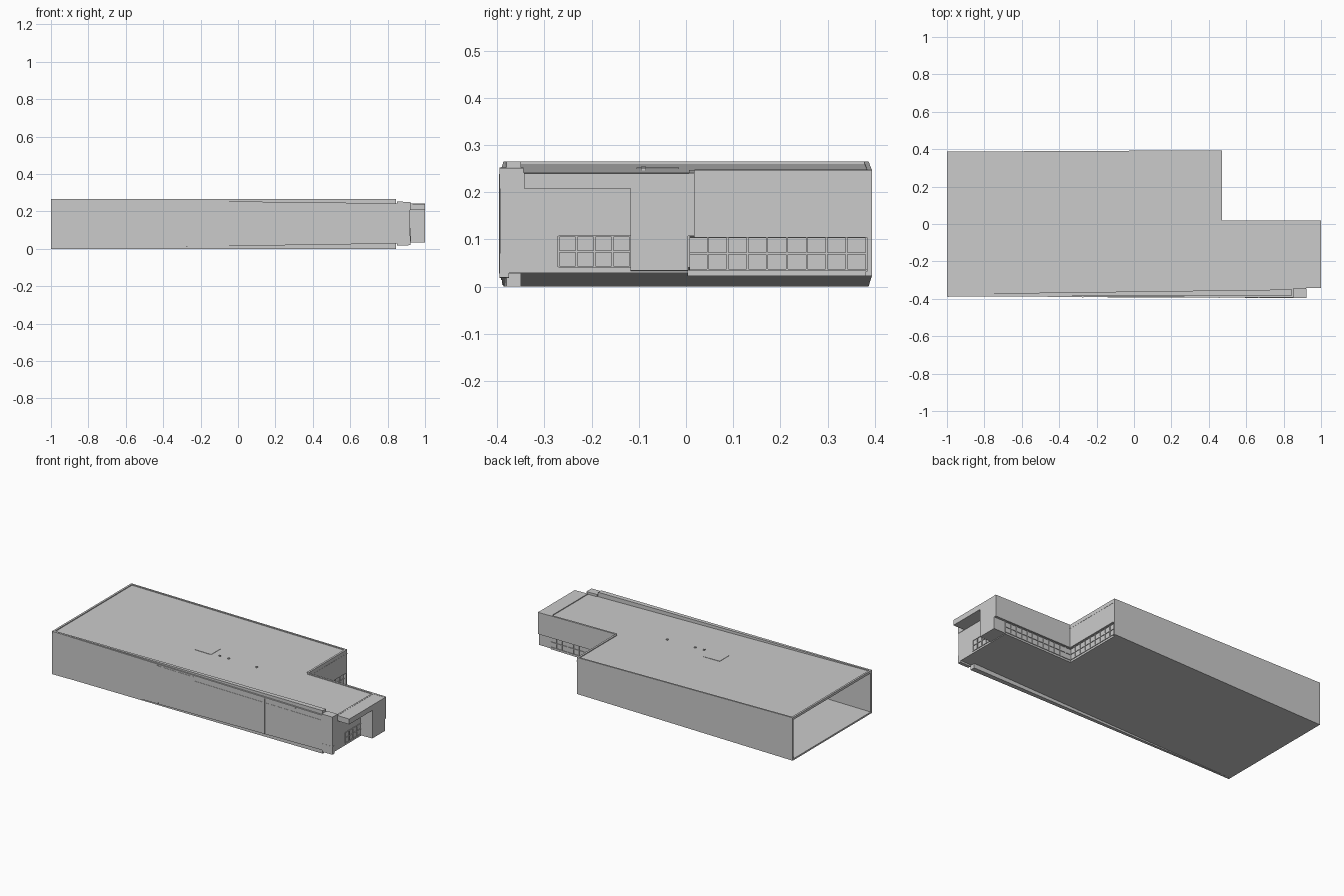
import bpy, bmesh
from mathutils import Vector

if "Cube" in bpy.data.objects:
    bpy.data.objects.remove(bpy.data.objects["Cube"])


# The building narrows slightly in height from left to right
def z_at(x, t):
    k = (x + 1) / 1.92
    low, high = 0.029 * k, 0.265 - 0.023 * k
    return low + (high - low) * t


def prism(name, pts, low, high):
    """Vertical prism over a plan outline; low/high are functions of x."""
    bm = bmesh.new()
    bottom = [bm.verts.new((x, y, low(x))) for x, y in pts]
    top = [bm.verts.new((x, y, high(x))) for x, y in pts]
    bm.faces.new(bottom[::-1])
    bm.faces.new(top)
    n = len(pts)
    for i in range(n):
        j = (i + 1) % n
        bm.faces.new((bottom[i], bottom[j], top[j], top[i]))
    bmesh.ops.recalc_face_normals(bm, faces=bm.faces)
    me = bpy.data.meshes.new(name)
    bm.to_mesh(me)
    bm.free()
    ob = bpy.data.objects.new(name, me)
    bpy.context.collection.objects.link(ob)
    return ob


def slab(name, pts, t0, t1, d0=0, d1=0):
    return prism(name, pts, lambda x: z_at(x, t0) + d0, lambda x: z_at(x, t1) + d1)


def wall(name, p, q, t0=0, t1=1, thick=0.01):
    """Wall from p to q, thickened to the left of travel."""
    p, q = Vector(p), Vector(q)
    d = (q - p).normalized()
    n = Vector((-d.y, d.x)) * thick
    return slab(name, [p, q, q + n, p + n], t0, t1)


def rect(x0, x1, y0, y1):
    return [(x0, y0), (x1, y0), (x1, y1), (x0, y1)]


def window_grid(name, p, q, cols, t0, t1, bar=0.004):
    """Glass panel with proud mullions, outside on the right of travel."""
    p, q = Vector(p), Vector(q)
    d = (q - p).normalized()
    wall(name + "_glass", p, q, t0, t1, 0.006)
    for i in range(cols + 1):
        c = p.lerp(q, i / cols)
        wall(name + "_mullion", c - d * bar / 2, c + d * bar / 2, t0, t1, -0.004)
    for k in range(3):
        t = t0 + (t1 - t0) * k / 2
        wall(name + "_rail", p, q, t - 0.008, t + 0.008, -0.004)


A, B, C = (-1, -0.387), (0.92, -0.394), (0.92, 0.018)
D, E, F = (0.47, 0.018), (0.47, 0.394), (-1, 0.387)
T_WIN0, T_WIN1 = 0.06, 0.365

# Floor and roof (left end stays open between them)
lower_plan = [A, B, (0.92, 0.004), (0.456, 0.004), (0.456, 0.38), (0.47, 0.38), E, F]
slab("floor", lower_plan, 0, 0, 0, 0.01)
slab("roof", [A, B, C, D, E, F], 1, 1, -0.015, -0.005)
wall("left_roof_rim", F, A, 0.95, 1, 0.012)

# Main walls
wall("front_wall", A, B)
wall("back_wall", E, F)
wall("right_front_wall", B, (0.92, -0.27))
wall("entry_upper_wall", (0.92, -0.27), C, T_WIN1, 1)
wall("wing_upper_wall", (1.0, 0.018), D, T_WIN1, 1, 0.012)
wall("court_upper_wall", D, E, T_WIN1, 1, 0.012)
wall("court_band", (0.472, 0.018), (0.472, 0.392), 0.885, 0.905, -0.001)

# Soffits over the recessed windows and low plinths beneath them
slab("wing_soffit", rect(0.456, 1.0, 0, 0.016), T_WIN1, T_WIN1, 0, 0.005)
slab("court_soffit", rect(0.452, 0.468, 0, 0.39), T_WIN1, T_WIN1, 0, 0.005)
wall("wing_plinth", (0.92, 0.004), (0.456, 0.004), 0, T_WIN0)
wall("court_plinth", (0.456, 0.004), (0.456, 0.385), 0, T_WIN0)
wall("entry_plinth", (0.92, -0.27), (0.92, -0.118), 0, T_WIN0)

# Window strips
window_grid("wing_window", (0.92, 0.004), (0.456, 0.004), 12, T_WIN0, T_WIN1)
window_grid("court_window", (0.456, 0.004), (0.456, 0.382), 9, T_WIN0, T_WIN1)
window_grid("entry_window", (0.92, -0.27), (0.92, -0.118), 4, T_WIN0, T_WIN1)

# Entrance block and canopy
slab("entrance_block", rect(0.92, 1.0, -0.118, 0.004), 0.02, 0.995)
slab("entrance_block_upper", rect(0.92, 1.0, 0.0, 0.017), T_WIN1, 0.995)
slab("entrance_canopy", rect(0.915, 1.0, -0.343, -0.117), 0.84, 0.995)

# Level front fin: shows above the roof and below the floor at the right
prism("front_fin", [(-1, -0.384), (0.845, -0.381), (0.845, -0.35), (-1, -0.374)],
      lambda x: 0, lambda x: 0.265)

# Corner caps at the front right
slab("corner_cap_top", rect(0.85, 0.922, -0.395, -0.345), 0.84, 1, 0, 0.009)
slab("corner_cap_base", rect(0.85, 0.922, -0.395, -0.375), 0, 0.19, -0.01, 0)


# Facade panels and joints
def front_y(x):
    return -0.387 - 0.007 * (x + 1) / 1.92


for x0, x1, t1 in ((-0.275, -0.03, 0.96), (-0.03, 0.455, 0.86), (0.462, 0.665, 0.86), (0.672, 0.85, 0.86)):
    wall("facade_panel", (x0, front_y(x0) - 0.0015), (x1, front_y(x1) - 0.0015), 0.04, t1, 0.003)
for x in (-0.992, -0.275, 0.455, 0.668):
    wall("facade_joint", (x - 0.004, front_y(x) - 0.003), (x + 0.004, front_y(x) - 0.003), 0.01, 0.97, 0.004)

# Roof hatch and vents
slab("roof_hatch", rect(-0.22, -0.11, -0.105, -0.015), 1, 1, -0.006, -0.003)
for x, y in ((-0.06, -0.09), (0.0, -0.09), (0.19, -0.09)):
    slab("roof_vent", rect(x - 0.005, x + 0.005, y - 0.005, y + 0.005), 1, 1, -0.006, 0.001)
